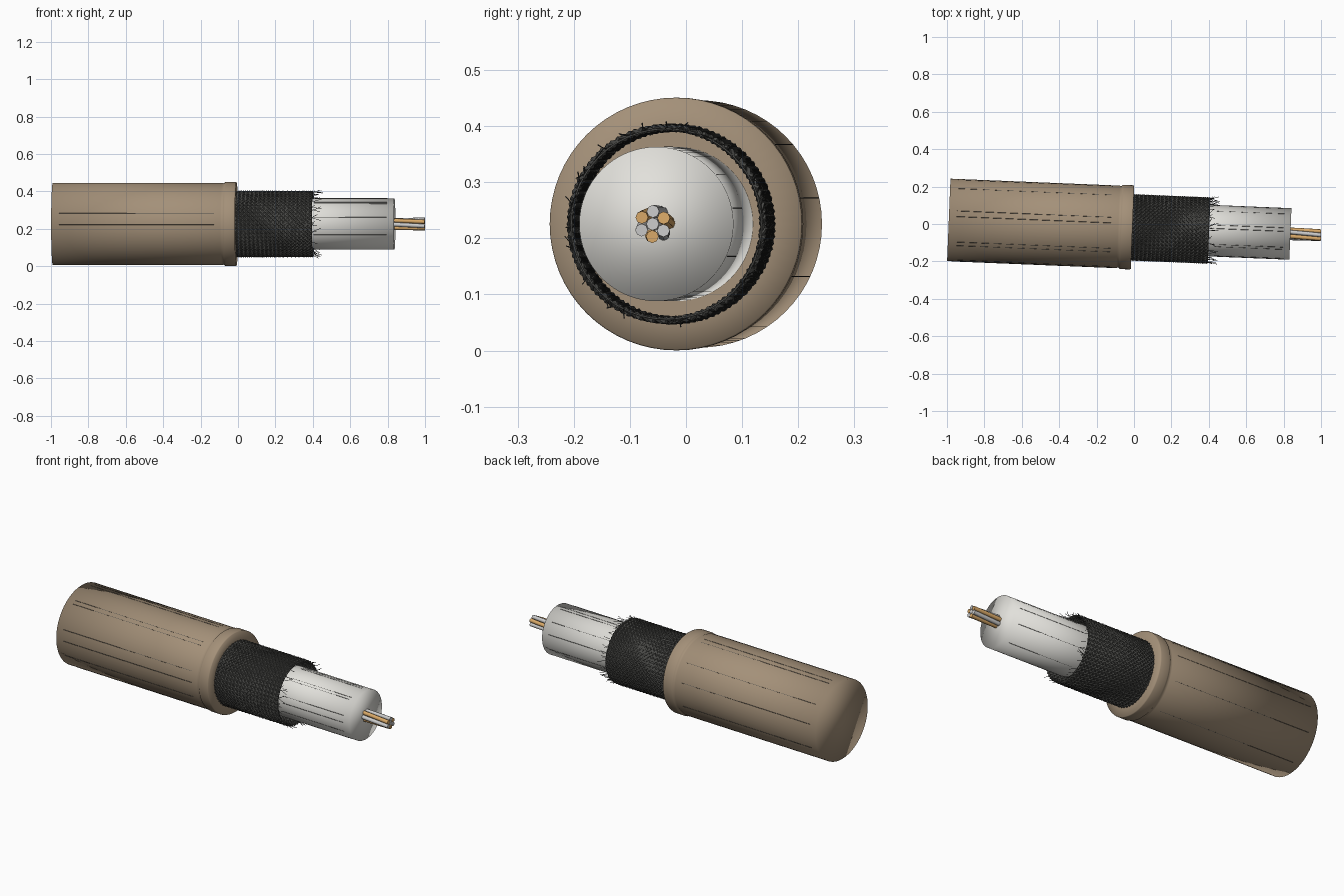
import bpy, bmesh, math, random
from mathutils import Matrix, Vector

if "Cube" in bpy.data.objects:
    bpy.data.objects.remove(bpy.data.objects["Cube"])

random.seed(4)
# The cable lies along x, turned slightly about z
PLACE = Matrix.Translation((0, -0.0185, 0.2255)) @ Matrix.Rotation(math.atan(-0.041), 4, 'Z')


def material(name, rgb):
    m = bpy.data.materials.new(name)
    m.diffuse_color = (*rgb, 1)
    m.use_nodes = True
    m.node_tree.nodes["Principled BSDF"].inputs["Base Color"].default_value = m.diffuse_color
    return m


TAN = material("tan_rubber", (0.37, 0.28, 0.19))
WHITE = material("white_plastic", (0.76, 0.75, 0.71))
DARK = material("dark_braid", (0.07, 0.07, 0.065))
COPPER = material("copper", (0.70, 0.40, 0.14))
SILVER = material("silver", (0.65, 0.65, 0.64))


def finish(ob, mat):
    ob.data.materials.append(mat)
    ob.matrix_world = PLACE
    bpy.context.collection.objects.link(ob)
    return ob


def lathe(name, profile, mat, sides=64, caps=True, loop=False):
    """Revolve (x, radius) points about the x axis."""
    bm = bmesh.new()
    rings = [[bm.verts.new((x, r * math.cos(a), r * math.sin(a)))
              for a in (2 * math.pi * i / sides for i in range(sides))] for x, r in profile]
    pairs = list(zip(rings, rings[1:]))
    if loop:
        pairs.append((rings[-1], rings[0]))
    for a, b in pairs:
        for i in range(sides):
            j = (i + 1) % sides
            bm.faces.new((a[i], a[j], b[j], b[i]))
    if caps:
        bm.faces.new(rings[0])
        bm.faces.new(rings[-1])
    bmesh.ops.recalc_face_normals(bm, faces=bm.faces)
    for f in bm.faces:
        f.smooth = True
    me = bpy.data.meshes.new(name)
    bm.to_mesh(me)
    bm.free()
    return finish(bpy.data.objects.new(name, me), mat)


def wires(name, paths, radius, mat, res=0, cap=True):
    """One object of round wires following the given point lists."""
    cu = bpy.data.curves.new(name, 'CURVE')
    cu.dimensions = '3D'
    cu.bevel_depth = radius
    cu.bevel_resolution = res
    cu.use_fill_caps = cap
    for pts in paths:
        sp = cu.splines.new('POLY')
        sp.points.add(len(pts) - 1)
        for p, co in zip(sp.points, pts):
            p.co = (*co, 1)
    ob = finish(bpy.data.objects.new(name, cu), mat)
    bpy.ops.object.select_all(action='DESELECT')
    ob.select_set(True)
    bpy.context.view_layer.objects.active = ob
    bpy.ops.object.convert(target='MESH')
    ob = bpy.context.object
    bpy.ops.object.shade_smooth_by_angle(angle=math.radians(60))
    return ob


def polar(x, r, a):
    return Vector((x, r * math.cos(a), r * math.sin(a)))


# Outer jacket with a raised collar at the cut end
lathe("outer_jacket", [(-0.991, 0.2205), (-0.085, 0.2205), (-0.076, 0.217), (-0.070, 0.223),
                       (-0.062, 0.2252), (-0.014, 0.2252), (-0.008, 0.223), (-0.008, 0.16)], TAN)

# White insulation around the conductor
lathe("inner_insulation", [(-0.02, 0.1375), (0.837, 0.1375)], WHITE)

# Braided shield: thin sleeve plus two families of interlaced helical wires
lathe("shield_sleeve", [(-0.01, 0.171), (0.402, 0.171), (0.402, 0.168), (-0.01, 0.168)],
      DARK, caps=False, loop=True)
N, MID, WAVE, LEN = 48, 0.1715, 0.003, 0.407
K = 1 / MID
STEP = math.pi / (K * N) / 2
paths = []
for d in (1, -1):
    for i in range(N):
        pts = []
        for s in range(int(LEN / STEP) + 1):
            x = s * STEP
            r = MID + d * WAVE * math.cos(K * N * x)
            pts.append(polar(x - 0.005, r, 2 * math.pi * i / N + d * K * x))
        paths.append(pts)
wires("braided_shield", paths, 0.0048, DARK)

# Frayed wire ends at the rim of the braid
paths = []
for i in range(70):
    a = random.uniform(0, 2 * math.pi)
    length = random.uniform(0.015, 0.06)
    flare = random.uniform(-0.004, 0.014)
    turn = random.uniform(-0.14, 0.14)
    paths.append([polar(0.395 + length * t, MID + flare * t * t, a + turn * t)
                  for t in (0, 0.35, 0.7, 1)])
wires("frayed_ends", paths, 0.0012, DARK)


# Fine lengthwise score lines on jacket and insulation
def scores(name, x0, x1, r):
    wires(name, [[polar(x0, r, math.radians(a)), polar(x1, r, math.radians(a))]
                 for a in (12, 40, 77, 85, 122, 128, 165, 181, 205, 241, 290, 335)], 0.001, DARK)


scores("jacket_score_lines", -0.95, -0.12, 0.2203)
scores("insulation_score_lines", 0.41, 0.80, 0.1373)

# Conductor: six lightly twisted strands around a centre one
groups = {0: [], 1: []}
for i in range(6):
    groups[i % 2].append([polar(0.80 + 0.2 * t / 6, 0.0225, math.pi / 3 * i + 0.5 * t / 6)
                          for t in range(7)])
groups[1].append([(0.80, 0, 0), (1.0, 0, 0)])
wires("copper_strands", groups[0], 0.0113, COPPER, res=2)
wires("silver_strands", groups[1], 0.0113, SILVER, res=2)
